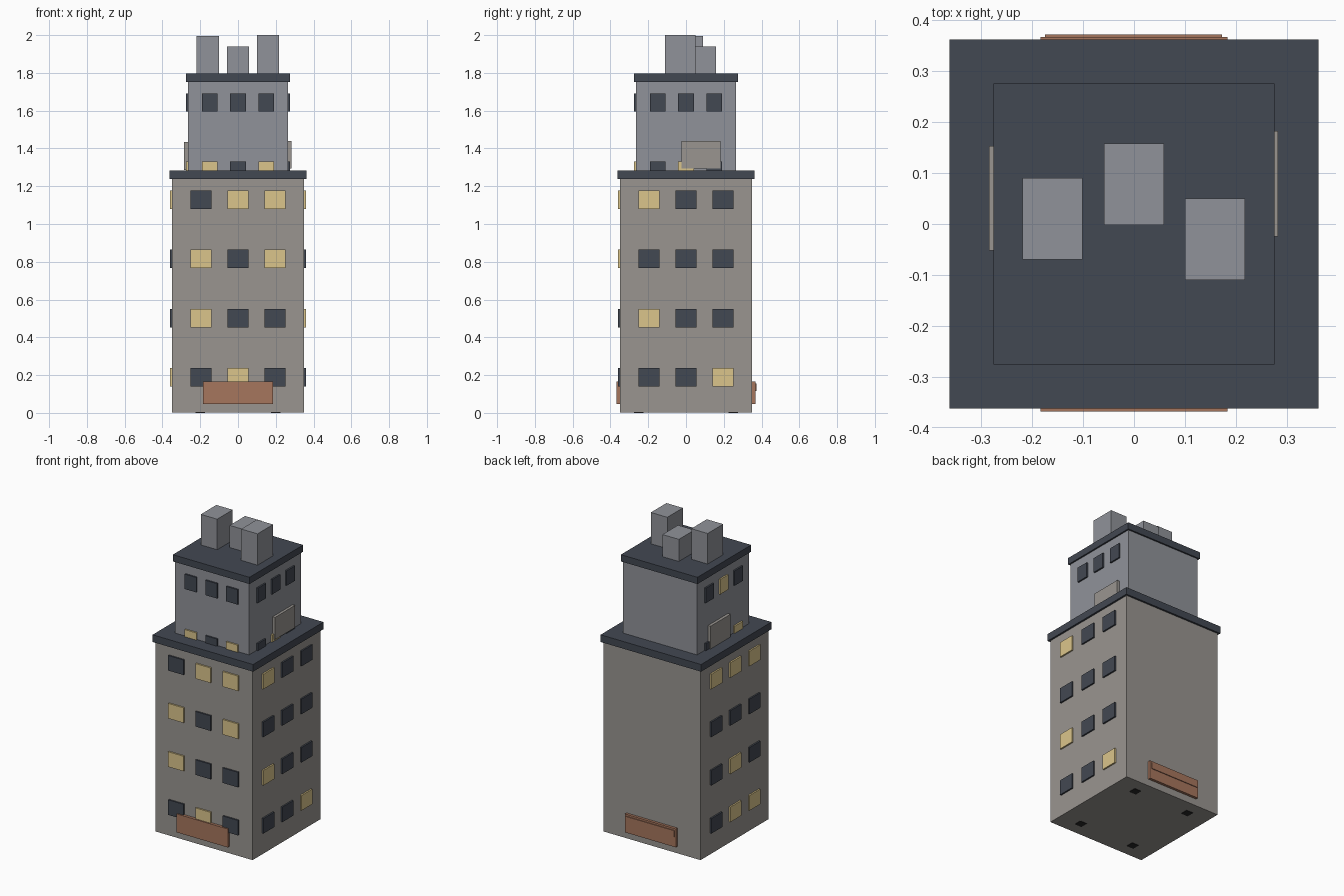
import bpy

if "Cube" in bpy.data.objects:
    bpy.data.objects.remove(bpy.data.objects["Cube"])

def material(name, rgb):
    m = bpy.data.materials.new(name)
    m.diffuse_color = (*rgb, 1)
    m.use_nodes = True
    m.node_tree.nodes["Principled BSDF"].inputs["Base Color"].default_value = m.diffuse_color
    return m

STONE = material("stone", (0.32, 0.30, 0.28))
GREY = material("grey", (0.28, 0.29, 0.32))
DARK = material("dark", (0.055, 0.065, 0.085))
LIT = material("lit", (0.71, 0.56, 0.26))
RUST = material("rust", (0.38, 0.18, 0.11))
BLACK = material("black", (0.02, 0.02, 0.02))

def box(name, x, y, z, mat):
    """Box from (min, max) ranges on each axis."""
    bpy.ops.mesh.primitive_cube_add(size=1, location=[(a + b) / 2 for a, b in (x, y, z)])
    o = bpy.context.object
    o.name = name
    o.scale = [abs(b - a) for a, b in (x, y, z)]
    bpy.ops.object.transform_apply(location=False, rotation=False, scale=True)
    o.data.materials.append(mat)
    return o

def block(name, half, z, mat):
    return box(name, (-half, half), (-half, half), z, mat)

def windows(name, side, wall, pitch, width, height, rows):
    """Rows are (bottom z, pattern); L is lit, D is dark; pattern runs along +x or +y."""
    for r, (z, pattern) in enumerate(rows):
        for c, kind in enumerate(pattern):
            u = (c - 1) * pitch
            along = (u - width / 2, u + width / 2)
            s = -1 if side in ("front", "left") else 1
            out = sorted((s * (wall - 0.01), s * (wall + 0.01)))
            x, y = (along, out) if side == "front" else (out, along)
            box(f"{name}_{side}_{r}_{c}", x, y, (z, z + height), LIT if kind == "L" else DARK)

# Stacked tower volumes and roof slabs
block("lower_tower", 0.35, (0.002, 1.24), STONE)
block("lower_roof", 0.362, (1.237, 1.284), DARK)
block("upper_tower", 0.266, (1.28, 1.76), GREY)
block("upper_roof", 0.276, (1.752, 1.796), DARK)

# Rooftop units
for i, (x, y, top) in enumerate([(-0.16, 0.01, 1.995), (0, 0.078, 1.94), (0.159, -0.03, 2.0)]):
    box(f"roof_unit_{i}", (x - 0.059, x + 0.059), (y - 0.08, y + 0.08), (1.79, top), GREY)

# Lower windows on three sides
Z = (1.08, 0.768, 0.453, 0.14)
for side, pats in {"front": ("DLL", "LDL", "LDD", "DLD"),
                   "right": ("LDD", "DDD", "LDD", "DDL"),
                   "left": ("LLL", "DDD", "DLD", "LLD")}.items():
    windows("lower_window", side, 0.35, 0.196, 0.11, 0.098, list(zip(Z, pats)))

# Upper windows; the bottom row is partly behind the roof slab
for side, pats in {"front": ("DDD", "LDL"), "right": ("DDD", "DLD"),
                   "left": ("DLD", "LLD")}.items():
    windows("upper_window", side, 0.266, 0.149, 0.083, 0.097, list(zip((1.595, 1.234), pats)))

# Wall panels on the upper tower
box("right_panel", (0.26, 0.283), (-0.025, 0.183), (1.295, 1.44), STONE)
box("left_panel", (-0.285, -0.26), (-0.052, 0.153), (1.285, 1.433), STONE)

# Entrance boards front and back
box("front_board", (-0.184, 0.184), (-0.368, -0.345), (0.047, 0.167), RUST)
box("back_board", (-0.184, 0.184), (0.345, 0.367), (0.047, 0.167), RUST)
box("back_board_rail", (-0.175, 0.173), (0.36, 0.372), (0.115, 0.155), RUST)

# Underside pads
for sx in (-1, 1):
    for sy in (-1, 1):
        x, y = sx * 0.2, sy * 0.25
        box("foot_pad", (x - 0.025, x + 0.025), (y - 0.025, y + 0.025), (0, 0.01), BLACK)
